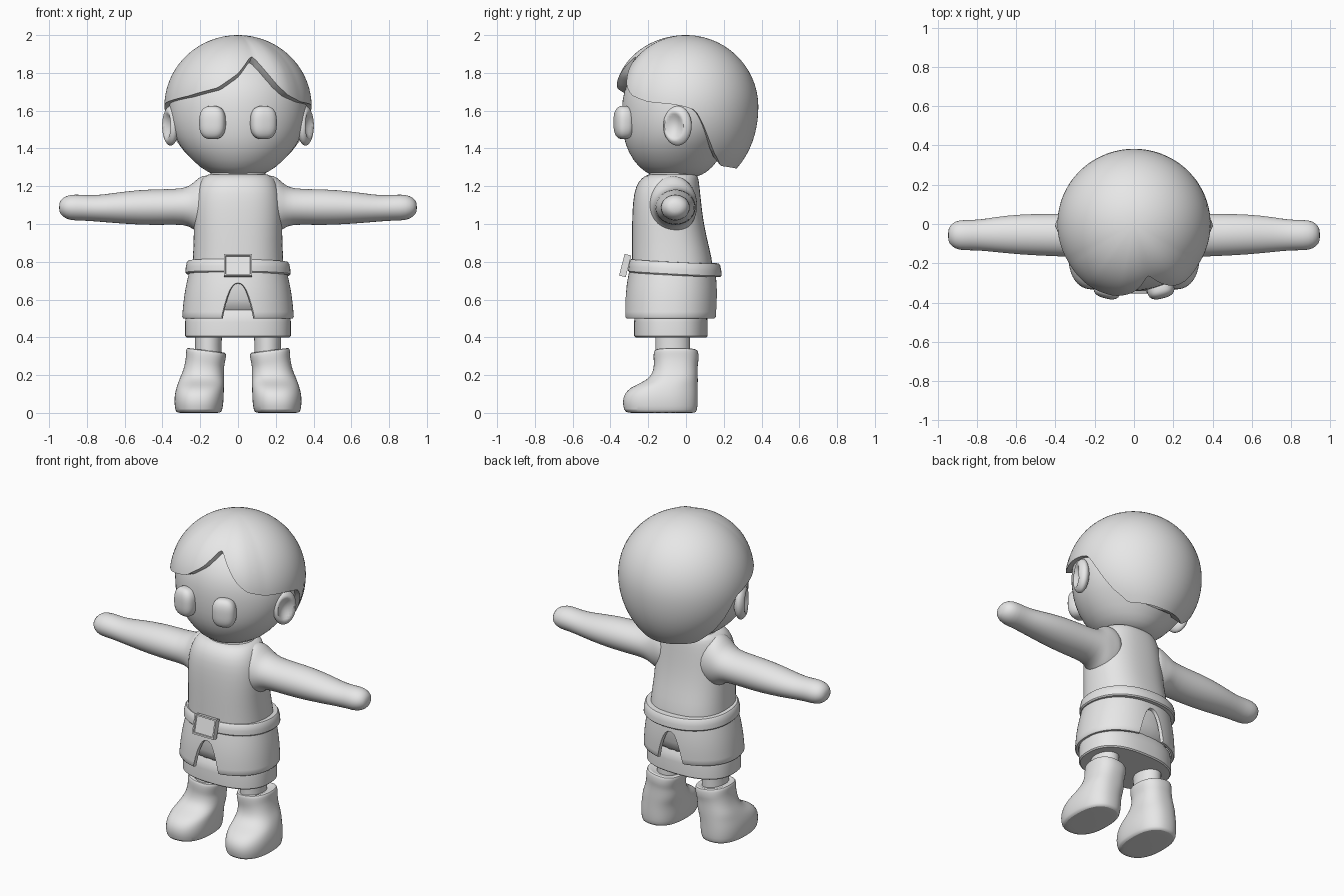
import bpy, bmesh, math
from mathutils import Vector, Matrix

if "Cube" in bpy.data.objects:
    bpy.data.objects.remove(bpy.data.objects["Cube"])

mat = bpy.data.materials.new("plain grey")
mat.diffuse_color = (0.8, 0.8, 0.8, 1)
mat.use_nodes = True
mat.node_tree.nodes["Principled BSDF"].inputs["Base Color"].default_value = mat.diffuse_color


def grid(name, rows, subdiv=0, mirror=False, caps=True, angle=40):
    """Skin closed rings of points into one object."""
    bm = bmesh.new()
    rings = [[bm.verts.new(p) for p in row] for row in rows]
    n = len(rings[0])
    for a, b in zip(rings, rings[1:]):
        for i in range(n):
            bm.faces.new((a[i], a[(i + 1) % n], b[(i + 1) % n], b[i]))
    if caps:
        bm.faces.new(rings[0])
        bm.faces.new(rings[-1])
    return finish(name, bm, subdiv, mirror, angle)


def finish(name, bm, subdiv=0, mirror=False, angle=40):
    bmesh.ops.recalc_face_normals(bm, faces=bm.faces[:])
    me = bpy.data.meshes.new(name)
    bm.to_mesh(me)
    bm.free()
    me.materials.append(mat)
    me.polygons.foreach_set("use_smooth", [True] * len(me.polygons))
    me.set_sharp_from_angle(angle=math.radians(angle))
    ob = bpy.data.objects.new(name, me)
    bpy.context.collection.objects.link(ob)
    if mirror:
        m = ob.modifiers.new("mirror", "MIRROR")
        m.use_mirror_merge = False
    if subdiv:
        s = ob.modifiers.new("smooth", "SUBSURF")
        s.levels = s.render_levels = subdiv
    return ob


def spow(v, e):
    return math.copysign(abs(v) ** e, v)


def ring(z, cx, rx, y0, y1, n=32, p=2.0, tilt=(0, 0)):
    """Rounded horizontal outline from y0 to y1, half width rx."""
    cy, ry, out = (y0 + y1) / 2, (y1 - y0) / 2, []
    for i in range(n):
        a = 2 * math.pi * i / n
        dx, dy = rx * spow(math.cos(a), 2 / p), ry * spow(math.sin(a), 2 / p)
        out.append((cx + dx, cy + dy, z + dx * tilt[0] + dy * tilt[1]))
    return out


def lerp_table(table, x):
    for (a, u), (b, v) in zip(table, table[1:]):
        if x <= b:
            return u + (v - u) * (x - a) / (b - a)
    return table[-1][1]


# head: z, half width, front, back
head = [(1.25, .06, -.12, .04), (1.255, .12, -.18, .08), (1.295, .2, -.25, .14),
        (1.38, .285, -.308, .2), (1.46, .338, -.333, .27), (1.55, .366, -.342, .31),
        (1.65, .37, -.342, .33), (1.75, .345, -.318, .31), (1.85, .265, -.245, .24),
        (1.92, .15, -.14, .14), (1.94, .05, -.05, .05)]
grid("head", [ring(z, 0, r, a, b) for z, r, a, b in head], 1)

# hair cap: hairline elevation by azimuth (0 = front, positive to the right)
hairline = [(-180, -51), (-133, -50), (-118, -38), (-110, -26), (-105, -16), (-98, -3),
            (-90, 0), (-80, 3), (-42, 8.5), (-16, 15), (0, 27), (10, 40), (15, 46),
            (19, 40), (26, 28), (33, 17), (42, 9), (58, 4), (80, 2), (90, 0), (98, -3),
            (105, -16), (110, -26), (118, -38), (133, -50), (180, -51)]


def hair_point(deg, t):
    edge = sum(lerp_table(hairline, max(-180, min(180, deg + d))) for d in (-2, 0, 2)) / 3
    el, a = math.radians(88 + (edge - 88) * t), math.radians(deg)
    r = 1.0
    if el < 0:  # fuller nape
        r += .18 * math.sin(el) ** 2 * max(0, -math.cos(a))
    lock = max(0, 1 - abs(deg + 22) / 38) + .8 * max(0, 1 - abs(deg - 38) / 20)
    r += .045 * min(1, lock * 1.5) * math.sin(math.pi * min(1, t * .8)) * t
    return Vector((.39 * r * math.cos(el) * math.sin(a),
                   -.383 * r * math.cos(el) * math.cos(a),
                   1.62 + .38 * r * math.sin(el)))


azimuths = [-180 + 360 * i / 120 for i in range(120)]
hair = [[hair_point(d, t / 24) for d in azimuths] for t in range(25)]
for k in (.95, .8):
    hair.append([(p.x * k, p.y * k, p.z + (1.62 - p.z) * (1 - k) * .7) for p in hair[24]])
grid("hair", hair, angle=50)


def blob(name, loc, size, power=2.0, turn=0.0, dent=0.0, mirror=True):
    """Rounded-box ellipsoid, optionally hollowed on its outer side."""
    bm = bmesh.new()
    bmesh.ops.create_uvsphere(bm, u_segments=32, v_segments=20, radius=1)
    rot = Matrix.Rotation(turn, 3, 'Z')
    for v in bm.verts:
        c = v.co
        k = (abs(c.x) ** power + abs(c.y) ** power + abs(c.z) ** power) ** (-1 / power)
        c = c * k
        if dent and c.x > 0:
            c.x -= dent * max(0, 1 - ((c.y + .15) / .7) ** 2 - (c.z / .7) ** 2)
        v.co = rot @ Vector((c.x * size[0], c.y * size[1], c.z * size[2])) + Vector(loc)
    return finish(name, bm, 0, mirror, 60)


blob("eyes", (.135, -.33, 1.537), (.07, .05, .088), 2.7, .25)
blob("ears", (.357, -.045, 1.52), (.04, .078, .105), 2.0, -.3, 1.0)

# neck and torso
grid("neck", [ring(z, 0, r, -.2, .06) for z, r in ((1.2, .16), (1.24, .15), (1.3, .15))], 1)
torso = [(.5, .245, -.26, .11), (.6, .25, -.285, .13), (.72, .245, -.288, .15),
         (.82, .24, -.287, .138), (.92, .235, -.287, .112), (1.02, .235, -.286, .092),
         (1.12, .232, -.282, .08), (1.2, .215, -.268, .072), (1.245, .19, -.235, .066),
         (1.265, .165, -.2, .055), (1.262, .1, -.15, .02)]
grid("torso", [ring(z, 0, r, a, b, p=2.4) for z, r, a, b in torso], 1)

# arms: x, low z, high z, front, back
arms = [(.1, .95, 1.24, -.2, .06), (.17, .94, 1.262, -.2, .06), (.205, .945, 1.25, -.195, .06),
        (.24, .975, 1.215, -.182, .06), (.28, .998, 1.187, -.17, .055),
        (.4, .994, 1.185, -.165, .052), (.52, .995, 1.182, -.16, .052),
        (.65, 1.004, 1.166, -.15, .045), (.76, 1.014, 1.15, -.137, .026),
        (.83, 1.018, 1.156, -.134, .02), (.89, 1.018, 1.157, -.135, .022),
        (.93, 1.038, 1.14, -.115, .004), (.948, 1.065, 1.11, -.085, -.03)]
grid("arms", [[(x, (a + b) / 2 + (b - a) / 2 * math.cos(t),
                (l + h) / 2 + (h - l) / 2 * math.sin(t))
               for t in (math.pi * i / 12 for i in range(24))] for x, l, h, a, b in arms], 1, True)

# lower skirt
grid("lower_skirt", [ring(z, 0, r, -.275 + .28 - r, .115 - .28 + r, 48, 2.5) for z, r in
                     ((.4, .2), (.4, .273), (.407, .28), (.48, .28), (.52, .275), (.56, .25))])


# tunic flap with a curved notch at front and back
def flap_ring(t, inset):
    out = []
    for x, y, _ in ring(0, 0, 1, -1, 1, 144, 2.2):
        bottom = .5
        bx = abs(x) * .29
        if bx < .085:
            bottom += .185 * (1 - (bx / .085) ** 2.5)
        z = .78 + (bottom - .78) * t
        s = (.78 - z) / .28
        bulge = .008 * math.sin(math.pi * s)
        out.append((x * (.25 + .046 * s + bulge - inset),
                    -.072 - .01 * s + y * (.222 + .025 * s + bulge - inset), z))
    return out


flap = [flap_ring(t / 8, 0) for t in range(8)] + [flap_ring(.97, 0), flap_ring(1, .006)]
flap += [flap_ring(1, .02), flap_ring(.5, .024), flap_ring(0, .024)]
grid("tunic_flap", flap, caps=False)

# belt
grid("belt", [ring(z, 0, .278 - d, -.306 + d, .188 - d, 64, 2.2, (-.015, -.05)) for z, d in
              ((.732, .05), (.732, .006), (.739, 0), (.765, .001), (.793, .007),
               (.802, .014), (.802, .05))])

# buckle: raised frame around a sunken plate
bm = bmesh.new()
bmesh.ops.create_cube(bm, size=1)
bmesh.ops.scale(bm, vec=(.148, .036, .118), verts=bm.verts)
front = [f for f in bm.faces if f.normal.y < -.9]
bmesh.ops.inset_region(bm, faces=front, thickness=.012)
bmesh.ops.inset_region(bm, faces=front, thickness=.004, depth=-.01)
bmesh.ops.transform(bm, matrix=Matrix.Translation((0, -.322, .78)) @
                    Matrix.Rotation(-.25, 4, 'X'), verts=bm.verts)
finish("buckle", bm, angle=30)

# legs and boots
grid("legs", [ring(z, .157, r, -.162, .022) for z, r in ((.28, .072), (.36, .07), (.43, .073))],
     mirror=True)
boots = [(0, .208, .085, -.27, .02), (0, .208, .115, -.312, .05), (.012, .208, .125, -.33, .06),
         (.06, .207, .131, -.337, .063), (.1, .205, .13, -.328, .063),
         (.135, .2, .126, -.295, .063), (.16, .195, .122, -.235, .063),
         (.19, .189, .117, -.187, .063), (.23, .181, .107, -.173, .062),
         (.26, .176, .103, -.17, .063), (.285, .172, .104, -.172, .068),
         (.315, .169, .107, -.172, .066), (.33, .168, .104, -.168, .062),
         (.333, .167, .09, -.155, .05), (.32, .163, .07, -.14, .03)]
grid("boots", [ring(z, cx, r, a, b, 32, 2.4, (.13 if z > .25 else 0, 0))
               for z, cx, r, a, b in boots], 1, True)
